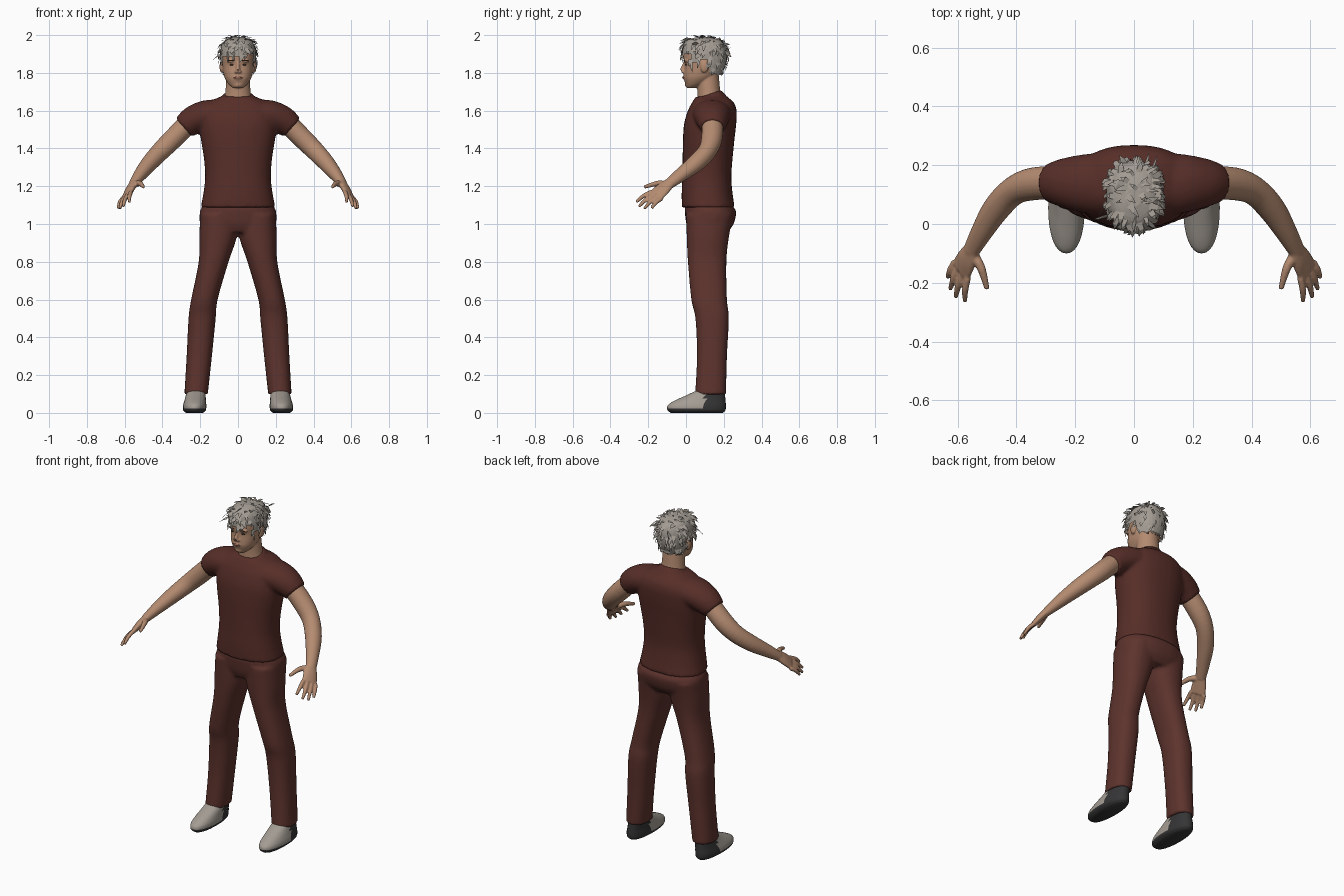
import bpy, bmesh, math, random
from mathutils import Vector, Matrix

random.seed(4)
if "Cube" in bpy.data.objects:
    bpy.data.objects.remove(bpy.data.objects["Cube"])
X, Y, Z = Vector((1, 0, 0)), Vector((0, 1, 0)), Vector((0, 0, 1))


def material(name, *rgb):
    m = bpy.data.materials.new(name)
    m.use_nodes = True
    m.diffuse_color = (*rgb, 1)
    m.node_tree.nodes["Principled BSDF"].inputs["Base Color"].default_value = (*rgb, 1)
    return m


SKIN = material("skin", .46, .26, .165)
SHIRT = material("shirt_maroon", .095, .027, .021)
TROUSERS = material("trouser_maroon", .11, .033, .026)
GREY = material("warm_grey", .37, .335, .295)
DARK = material("charcoal", .035, .035, .037)
LIP = material("lip", .33, .15, .105)
BROWN = material("dark_brown", .07, .045, .032)


def spline(rows, n=4):
    """Catmull-Rom interpolation of every column of the rows."""
    out = []
    for i in range(len(rows) - 1):
        a, b, c, d = (rows[max(0, min(len(rows) - 1, i + k))] for k in (-1, 0, 1, 2))
        for s in range(n):
            t = s / n
            out.append([.5 * (2*q + (r - p)*t + (2*p - 5*q + 4*r - w)*t*t + (3*q - p - 3*r + w)*t**3)
                        for p, q, r, w in zip(a, b, c, d)])
    return out + [list(rows[-1])]


def loft(bm, rings, power=2.0, seg=32):
    """Skin rings of (centre, u axis, v axis) into a closed body."""
    loops = []
    for c, u, v in rings:
        loop = []
        for k in range(seg):
            co, si = math.cos(math.tau * k / seg), math.sin(math.tau * k / seg)
            cu = math.copysign(abs(co) ** (2 / power), co)
            sv = math.copysign(abs(si) ** (2 / power), si)
            loop.append(bm.verts.new(c + u * cu + v * sv))
        loops.append(loop)
    for a, b in zip(loops, loops[1:]):
        for k in range(seg):
            j = (k + 1) % seg
            bm.faces.new((a[k], a[j], b[j], b[k]))
    bm.faces.new(loops[0][::-1])
    bm.faces.new(loops[-1])


def column(bm, rows, power=2.3):
    """Level rings: height, half width, front y, back y, centre x."""
    loft(bm, [(Vector((cx, (f + b) / 2, z)), X * w, Y * (b - f) / 2)
              for z, w, f, b, cx in spline(rows)], power)


def limb(bm, rows, hint, seg=24):
    """Rings across a path: x, y, z, radius along hint, other radius."""
    pts = spline(rows)
    pos = [Vector(p[:3]) for p in pts]
    rings = []
    for i, p in enumerate(pts):
        t = (pos[min(i + 1, len(pos) - 1)] - pos[max(i - 1, 0)]).normalized()
        u = (hint - t * hint.dot(t)).normalized()
        rings.append((pos[i], u * p[3], t.cross(u) * p[4]))
    loft(bm, rings, seg=seg)


def blob(bm, centre, radii):
    bmesh.ops.create_uvsphere(bm, u_segments=16, v_segments=10, radius=1,
                              matrix=Matrix.Translation(centre) @ Matrix.Diagonal((*radii, 1)))


def mirror(bm):
    new = bmesh.ops.duplicate(bm, geom=bm.verts[:] + bm.edges[:] + bm.faces[:])["geom"]
    bmesh.ops.scale(bm, vec=(-1, 1, 1), verts=[g for g in new if isinstance(g, bmesh.types.BMVert)])


def finish(bm, name, mats, voxel=0, smooth=True, rule=None, normals=True):
    if normals:
        bmesh.ops.recalc_face_normals(bm, faces=bm.faces[:])
    for f in bm.faces:
        f.smooth = smooth
        if rule:
            f.material_index = rule(f.calc_center_median())
    me = bpy.data.meshes.new(name)
    bm.to_mesh(me)
    bm.free()
    ob = bpy.data.objects.new(name, me)
    bpy.context.collection.objects.link(ob)
    for m in mats:
        me.materials.append(m)
    if voxel:  # fuse overlapping bodies into one soft skin
        r = ob.modifiers.new("fuse", "REMESH")
        r.mode, r.voxel_size, r.use_smooth_shade = "VOXEL", voxel, True
        s = ob.modifiers.new("soften", "SMOOTH")
        s.factor, s.iterations = .5, 4
    return ob


# Shirt: sleeves, torso and a collar tilted down at the front
bm = bmesh.new()
limb(bm, [(.08, .135, 1.585, .11, .075), (.17, .138, 1.575, .1, .08),
          (.24, .14, 1.547, .084, .076), (.287, .14, 1.51, .066, .064)], Y)
mirror(bm)
column(bm, [(1.088, .198, -.022, .258, 0), (1.16, .184, -.023, .247, 0), (1.25, .174, -.02, .24, 0),
            (1.35, .181, -.018, .247, 0), (1.45, .197, -.016, .257, 0), (1.53, .205, -.01, .266, 0),
            (1.6, .195, .01, .268, 0), (1.645, .155, .033, .252, 0), (1.675, .09, .052, .215, 0)])
limb(bm, [(0, .137, 1.64, .1, .09), (0, .121, 1.688, .077, .07)], X)
finish(bm, "shirt", [SHIRT], .01)

# Trousers: two legs fused to the hips
bm = bmesh.new()
column(bm, [(.098, .062, .048, .212, .222), (.3, .067, .058, .217, .205), (.5, .072, .05, .227, .19),
            (.6, .07, .028, .217, .178), (.8, .079, .01, .214, .129), (.93, .099, .004, .227, .106),
            (1.05, .1, 0, .25, .1)])
mirror(bm)
column(bm, [(.955, .16, .02, .22, 0), (1.0, .2, .002, .252, 0), (1.06, .203, -.006, .266, 0),
            (1.09, .192, -.006, .252, 0), (1.13, .175, .01, .22, 0)])
finish(bm, "trousers", [TROUSERS], .01)

# Shoes: pale uppers with dark soles and heels
bm = bmesh.new()
column(bm, [(0, .045, -.08, .195, .23), (.012, .059, -.096, .208, .23), (.028, .062, -.1, .211, .23),
            (.045, .061, -.092, .211, .229), (.065, .057, -.06, .209, .227), (.09, .053, -.005, .207, .224),
            (.118, .05, .055, .204, .222)], 2.2)
mirror(bm)
finish(bm, "shoes", [GREY, DARK], rule=lambda c: int(c.z < .024 or c.y > .1))

# Arms with hands
bm = bmesh.new()
across = Vector((.045, .06, -.035))
limb(bm, [(.24, .14, 1.555, .056, .054), (.34, .137, 1.455, .056, .054), (.41, .112, 1.385, .049, .05),
          (.47, .05, 1.32, .047, .044), (.52, -.03, 1.258, .038, .034), (.556, -.095, 1.208, .03, .023)], across)
limb(bm, [(.55, -.085, 1.218, .03, .021), (.57, -.122, 1.186, .042, .02),
          (.588, -.157, 1.152, .046, .015)], across)
index, little = Vector((.566, -.182, 1.17)), Vector((.609, -.128, 1.136))
tips = [(.575, -.264, 1.115), (.607, -.25, 1.092), (.625, -.222, 1.08), (.634, -.182, 1.083)]
for i, tip in enumerate(tips):
    base = index.lerp(little, i / 3)
    mid = base.lerp(Vector(tip), .5) + Vector((.004, -.002, .006))
    limb(bm, [(*base, .012, .012), (*mid, .0115, .0115), (*tip, .008, .008)], across, 12)
limb(bm, [(.55, -.1, 1.208, .018, .018), (.52, -.15, 1.215, .015, .015),
          (.5, -.222, 1.195, .009, .009)], Z, 12)
mirror(bm)
finish(bm, "arms", [SKIN], .005)

# Head with ears, brow ridge, nose, chin and neck
bm = bmesh.new()
blob(bm, (.087, .098, 1.833), (.011, .022, .033))
blob(bm, (.03, .0, 1.864), (.03, .012, .01))
blob(bm, (.009, -.015, 1.806), (.01, .011, .008))
mirror(bm)
column(bm, [(1.72, .026, .003, .05, 0), (1.738, .048, -.002, .09, 0), (1.77, .069, -.012, .145, 0),
            (1.8, .078, -.011, .172, 0), (1.84, .083, -.007, .187, 0), (1.88, .085, -.013, .197, 0),
            (1.92, .081, -.008, .195, 0), (1.95, .068, .012, .18, 0), (1.975, .04, .05, .14, 0)], 2.2)
limb(bm, [(0, -.006, 1.855, .008, .009), (0, -.013, 1.835, .009, .01), (0, -.021, 1.813, .012, .014)], X, 12)
blob(bm, (0, .008, 1.737), (.024, .014, .014))
blob(bm, (0, -.006, 1.775), (.026, .012, .012))
column(bm, [(1.6, .075, .06, .2, 0), (1.66, .073, .06, .192, 0), (1.7, .067, .06, .182, 0),
            (1.75, .063, .058, .177, 0), (1.8, .06, .06, .172, 0)], 2)
finish(bm, "head", [SKIN], .0045)

# Eyes, eyebrows and lips
bm = bmesh.new()
blob(bm, (.032, .001, 1.843), (.013, .006, .0045))
blob(bm, (.034, -.006, 1.866), (.021, .007, .0035))
mirror(bm)
finish(bm, "eyes_and_brows", [BROWN])
bm = bmesh.new()
blob(bm, (0, -.013, 1.775), (.023, .007, .006))
finish(bm, "lips", [LIP])


# Hair cap, trimmed along the hairline
def hairline(p):
    if p.y < .025:
        return 1.878 if p.x < .02 else 1.9
    if p.y < .075:
        return 1.852
    return 1.868 if p.y < .122 else 1.8


bm = bmesh.new()
column(bm, [(1.785, .074, .03, .185, 0), (1.84, .09, -.014, .21, 0), (1.9, .095, -.021, .217, 0),
            (1.95, .085, -.014, .205, 0), (1.975, .066, .01, .178, 0), (1.99, .025, .06, .12, 0)])
bmesh.ops.recalc_face_normals(bm, faces=bm.faces[:])
low = [f for f in bm.faces if f.calc_center_median().z < hairline(f.calc_center_median())]
bmesh.ops.delete(bm, geom=low, context="FACES")
bm.normal_update()
roots = [(v.co.copy(), v.normal.copy()) for v in bm.verts]


# Loose locks laid over the cap
def lock(root, tip, side, normal):
    mid = root.lerp(tip, .5) + normal * .006
    a, b, c, d, e = (bm.verts.new(p) for p in (root - side, root + side, mid + side * .8, mid - side * .8, tip))
    bm.faces.new((a, b, c, d))
    bm.faces.new((d, c, e))


for root, n in random.sample(roots, 130):
    fall = Vector((random.uniform(-.7, .7), random.uniform(-.6, .2), -1))
    fall = (fall - n * fall.dot(n)).normalized()
    tip = root + fall * random.uniform(.03, .055) + n * random.uniform(.002, .014)
    tip.z = max(1.785, min(tip.z, 1.998))
    lock(root, tip, n.cross(fall).normalized() * random.uniform(.006, .013), n)
strays = [((-.085, .03, 1.9), (-.14, .015, 1.862)), ((-.085, .06, 1.93), (-.125, .03, 1.89)),
          ((.08, .06, 1.945), (.105, .03, 1.955)), ((.04, .2, 1.91), (.05, .242, 1.882)),
          ((-.03, .2, 1.93), (-.05, .235, 1.9)), ((-.05, .0, 1.92), (-.055, -.022, 1.85)),
          ((-.02, -.01, 1.93), (-.02, -.032, 1.868)), ((.0, .02, 1.975), (.0, -.03, 1.97)),
          ((.06, .18, 1.94), (.08, .235, 1.95))]
for root, tip in strays:
    lock(Vector(root), Vector(tip), Vector((.008, .008, .01)), Z)
finish(bm, "hair", [GREY], smooth=False, normals=False)
